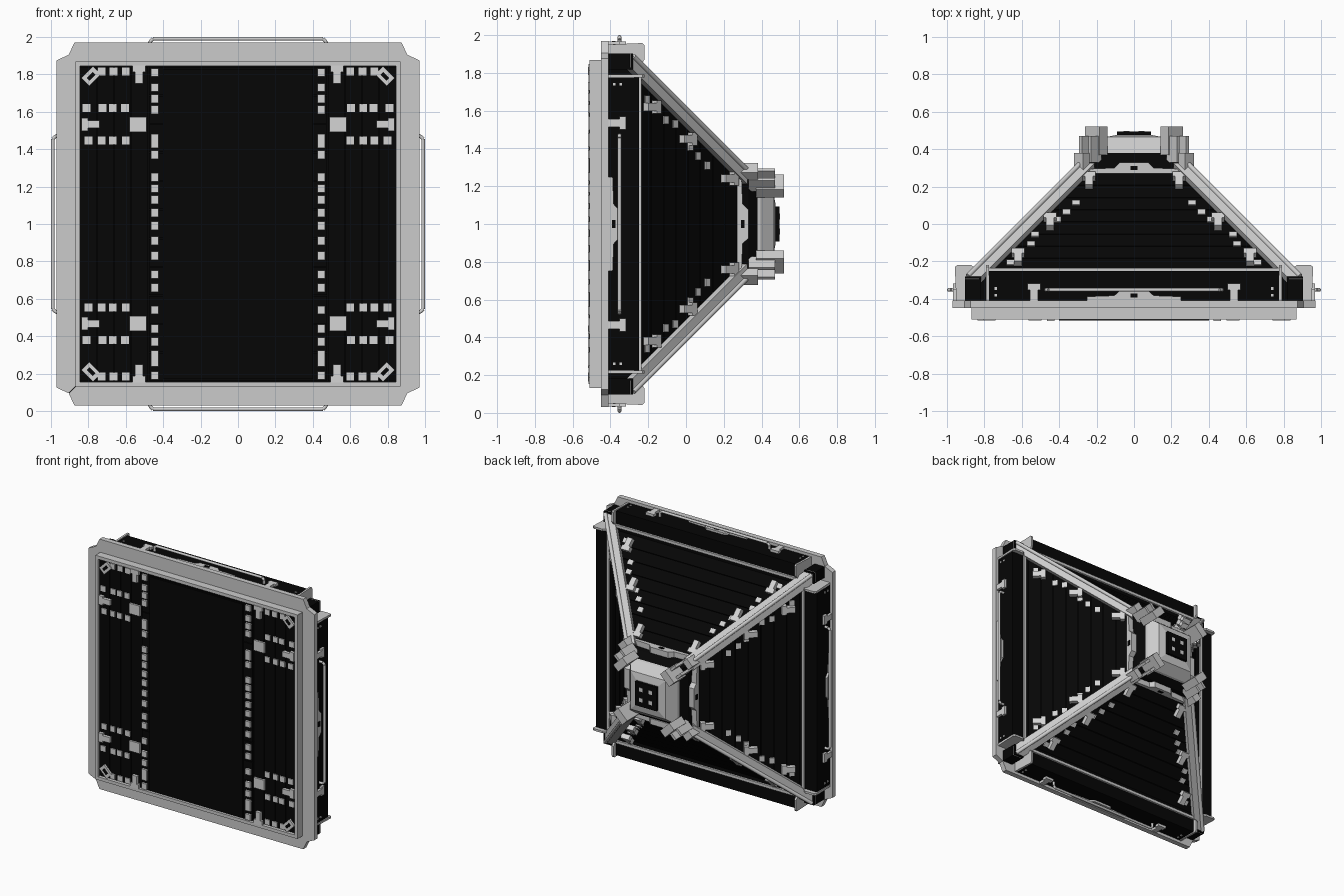
import bpy, bmesh, math
from mathutils import Matrix, Vector

if "Cube" in bpy.data.objects:
    bpy.data.objects.remove(bpy.data.objects["Cube"])


def material(name, v):
    m = bpy.data.materials.new(name)
    m.diffuse_color = (v, v, v, 1)
    m.use_nodes = True
    m.node_tree.nodes["Principled BSDF"].inputs["Base Color"].default_value = m.diffuse_color
    return m


BLACK = material("black boards", 0.0018)
STEEL = material("grey steel", 0.60)
LIGHT = material("light fittings", 0.66)

T, R = Matrix.Translation, Matrix.Rotation
AXIS = T((0, 0, 1))
# each side is modelled as the top one: x across, y depth, z distance from the axis
SIDES = [AXIS @ R(math.radians(90 * k), 4, 'Y') for k in range(4)]
# sloping panel frame: x across, y up the slope, z outward
SLOPE = T((0, -0.25, 0.80)) @ R(math.radians(-45), 4, 'X')
C = math.sqrt(0.5)


class Part:
    """Collects simple solids into one mesh object."""

    def __init__(self, name, mat):
        self.name, self.mat, self.bm = name, mat, bmesh.new()

    def loft(self, rings, M=Matrix()):
        rows = [[self.bm.verts.new(M @ Vector(p)) for p in r] for r in rings]
        n = len(rows[0])
        for a, b in zip(rows, rows[1:]):
            for i in range(n):
                j = (i + 1) % n
                self.bm.faces.new((a[i], a[j], b[j], b[i]))
        self.bm.faces.new(rows[0][::-1])
        self.bm.faces.new(rows[-1])

    def box(self, c, s, M=Matrix()):
        x, y, z = (v / 2 for v in s)
        self.loft([[(c[0] + a * x, c[1] + b * y, c[2] + k * z)
                    for a, b in ((-1, -1), (1, -1), (1, 1), (-1, 1))] for k in (-1, 1)], M)

    def square_rings(self, rings):
        self.loft([[(-h, y, -h), (h, y, -h), (h, y, h), (-h, y, h)] for y, h in rings], AXIS)

    def rod(self, a, b, r, M=Matrix(), n=10):
        a, b = Vector(a), Vector(b)
        Q = M @ T(a) @ (b - a).to_track_quat('Z', 'Y').to_matrix().to_4x4()
        circle = [(r * math.cos(t), r * math.sin(t)) for t in (i * math.tau / n for i in range(n))]
        self.loft([[(x, y, z) for x, y in circle] for z in (0, (b - a).length)], Q)

    def clip(self, M):
        self.box((0, -0.01, 0.015), (0.042, 0.08, 0.04), M)
        self.box((0, 0.03, 0.015), (0.07, 0.035, 0.04), M)

    def done(self, smooth=False):
        bmesh.ops.recalc_face_normals(self.bm, faces=self.bm.faces)
        me = bpy.data.meshes.new(self.name)
        self.bm.to_mesh(me)
        self.bm.free()
        me.materials.append(self.mat)
        ob = bpy.data.objects.new(self.name, me)
        bpy.context.collection.objects.link(ob)
        if smooth:
            bpy.context.view_layer.objects.active = ob
            ob.select_set(True)
            bpy.ops.object.shade_smooth_by_angle(angle=math.radians(40))
            ob.select_set(False)


# dark body: front tray, tapering hood and neck
body = Part("body_core", BLACK)
body.square_rings([(-0.48, 0.845), (-0.25, 0.84), (-0.25, 0.785), (0.27, 0.265),
                   (0.33, 0.25), (0.39, 0.20)])
body.done()

# dark side boxes behind the rim, with a post in each corner
TOP = 0.948
boxes = Part("side_boxes", BLACK)
for S in SIDES:
    boxes.box((0, -0.33, (TOP + 0.80) / 2), (1.55, 0.16, TOP - 0.80), S)
    boxes.box((0.86, -0.345, 0.86), (0.085, 0.13, 0.085), S)
boxes.done()

# slanted boards on the four hood faces
boards = Part("hood_boards", BLACK)
N = 8
for S in SIDES:
    for i in range(N):
        s0, s1 = 0.735 * i / N + 0.002, 0.735 * (i + 1) / N - 0.002
        w0, w1 = 0.80 - C * s0, 0.80 - C * s1
        boards.loft([[(-w0, s0, n), (w0, s0, n), (w1, s1, n), (-w1, s1, n)]
                     for n in (-0.02, 0.002)], S @ SLOPE)
boards.done()

# boards of the front: horizontal centre, vertical sides
FRONT = T((0, -0.48, 1)) @ R(math.radians(90), 4, 'X')
front = Part("front_boards", BLACK)
for i in range(11):
    front.box((0, -0.84 + (i + 0.5) * 1.68 / 11, 0.011), (0.95, 1.68 / 11 - 0.005, 0.022), FRONT)
for sx in (-1, 1):
    for i in range(4):
        front.box((sx * (0.525 + i * 0.092), 0, 0.006), (0.087, 1.68, 0.013), FRONT)
front.box((0, 0, 0.012), (0.80, 1.66, 0.048), FRONT)
front.done()

# flat rim plates and raised lip
rim = Part("rim", STEEL)
lip = Part("rim_lip", STEEL)
half = [(0.845, 0.845), (0.905, 0.905), (0.875, 0.97)]
outline = half + [(-x, h) for x, h in reversed(half)]
for S in SIDES:
    rim.loft([[(x, y, h) for x, h in outline] for y in (-0.45, -0.41)], S)
    lip.box((0, -0.475, 0.857), (1.735, 0.07, 0.025), S)
rim.done()
lip.done()

# corner beams with a round bead on each edge
beams = Part("corner_beams", STEEL)
beads = Part("beam_beads", STEEL)
for S in SIDES:
    for sx in (-1, 1):
        rings = []
        for s in (-0.105, 0.77):
            w = 0.80 - C * s
            rings.append([(sx * (w - 0.045), s, 0), (sx * w, s, 0),
                          (sx * (w + 0.03), s, 0.043), (sx * (w - 0.045), s, 0.043)])
        beams.loft(rings, S @ SLOPE)
    beads.rod((0.888, -0.278, 0.888), (0.26, 0.35, 0.26), 0.014, S)
beams.done()
beads.done(True)

# ledge bars, fins and latch plates on every side
bars = Part("ledge_bars", STEEL)
fins = Part("corner_fins", STEEL)
latches = Part("latch_plates", STEEL)
notches = Part("latch_notches", BLACK)


def latch(S, y, w, d, h0, h1):
    p = [(w, 0), (w, 0.4 * d), (0.42 * w, 0.5 * d), (0.3 * w, d)]
    p += [(-a, b) for a, b in reversed(p)]
    latches.loft([[(a, y + b, h) for a, b in p] for h in (h0, h1)], S)
    notches.box((0, y + 0.5 * d, h1), (0.04, 0.02, 0.008), S)


for S in SIDES:
    bars.box((0, -0.243, 0.838), (1.56, 0.016, 0.022), S)
    latch(S, -0.41, 0.25, 0.055, 0.90, TOP + 0.016)
    latch(S, 0.27, 0.25, 0.06, 0.255, 0.30)
    for sx in (-1, 1):
        fins.loft([[(x, -0.41, 0.83), (x, -0.41, 0.95), (x, -0.23, 0.958), (x, -0.22, 0.945),
                    (x, -0.22, 0.87), (x, -0.25, 0.83)] for x in (sx * 0.776, sx * 0.792)], S)
for p in (bars, fins, latches, notches):
    p.done()

# carrying handles
handles = Part("handles", STEEL)
for S in SIDES:
    pts = [(-0.47, 0.93), (-0.47, 0.975), (-0.455, 0.99), (0.455, 0.99), (0.47, 0.975), (0.47, 0.93)]
    for a, b in zip(pts, pts[1:]):
        handles.rod((a[0], -0.352, a[1]), (b[0], -0.352, b[1]), 0.01, S)
handles.done(True)

# clips and nail plates on the sides
clips = Part("side_clips", LIGHT)
plates = Part("side_nail_plates", LIGHT)
for S in SIDES:
    for sx in (-1, 1):
        for u, y in ((0.24, 0.22), (0.45, 0.0), (0.62, -0.19)):
            clips.clip(S @ SLOPE @ T((sx * u, (y + 0.25) / C, 0.003)))
        clips.clip(S @ T((sx * 0.535, -0.365, TOP - 0.016)))
        for u, y in ((0.31, 0.11), (0.36, 0.06), (0.41, 0.02), (0.53, -0.06), (0.55, -0.11),
                     (0.66, -0.21)):
            plates.box((sx * u, (y + 0.25) / C, 0.004), (0.042, 0.035, 0.012), S @ SLOPE)
        for y in (-0.345, -0.38):
            plates.box((sx * 0.74, y, TOP), (0.014, 0.014, 0.01), S)
clips.done()
plates.done()

# nail plates, clips and corner brackets on the front
nails = Part("front_nail_plates", LIGHT)
fclips = Part("front_clips", LIGHT)
holes = Part("bracket_holes", BLACK)
column = (0.81, 0.73, 0.67, 0.61, 0.46, 0.43, 0.37, 0.25, 0.19, 0.13, 0.06, -0.01, -0.09,
          -0.17, -0.27, -0.34, -0.46, -0.56, -0.63, -0.70, -0.74, -0.81)
for sx in (-1, 1):
    for z in column:
        nails.box((sx * 0.445, z, 0.024), (0.042, 0.045, 0.028), FRONT)
    for sz in (-1, 1):
        for z, xs in ((0.815, (0.60, 0.665, 0.73)), (0.62, (0.605, 0.67, 0.725, 0.81)),
                      (0.447, (0.60, 0.67, 0.73, 0.80))):
            for x in xs:
                nails.box((sx * x, sz * z, 0.014), (0.042, 0.042, 0.012), FRONT)
        nails.box((sx * 0.535, sz * 0.533, 0.016), (0.09, 0.08, 0.022), FRONT)
        fclips.clip(FRONT @ T((sx * 0.53, sz * 0.80, 0)) @ R(0 if sz > 0 else math.pi, 4, 'Z'))
        fclips.clip(FRONT @ T((sx * 0.79, sz * 0.533, 0)) @ R(-sx * math.pi / 2, 4, 'Z'))
        M = FRONT @ T((sx * 0.785, sz * 0.79, 0)) @ R(-sx * sz * math.pi / 4, 4, 'Z')
        fclips.box((0, 0, 0.015), (0.09, 0.06, 0.025), M)
        holes.box((0, 0, 0.028), (0.045, 0.022, 0.006), M)
for p in (nails, fclips, holes):
    p.done()

# rear cap: flared frame, dark window, small tiles
cap = Part("rear_cap", STEEL)
cap.square_rings([(0.375, 0.21), (0.395, 0.205), (0.465, 0.15), (0.475, 0.10)])
cap.done()
window = Part("rear_window", BLACK)
window.square_rings([(0.46, 0.092), (0.495, 0.092)])
window.done()
tiles = Part("rear_tiles", LIGHT)
for x, z in ((-0.04, 0.04), (0.04, 0.04), (-0.04, -0.04), (0.04, -0.04)):
    tiles.box((x, 0.495, 1 + z), (0.03, 0.005, 0.03))
tiles.done()

# corner brackets holding the cap and the beam ends
brackets = Part("cap_brackets", STEEL)
for S in SIDES:
    D = S @ R(math.radians(45), 4, 'Y')
    brackets.box((0, 0.445, 0.285), (0.11, 0.15, 0.06), D)
    brackets.box((0, 0.33, 0.395), (0.07, 0.10, 0.05), D)
    for sx in (-1, 1):
        brackets.box((sx * 0.035, 0.40, 0.33), (0.02, 0.14, 0.08), D)
brackets.done()
